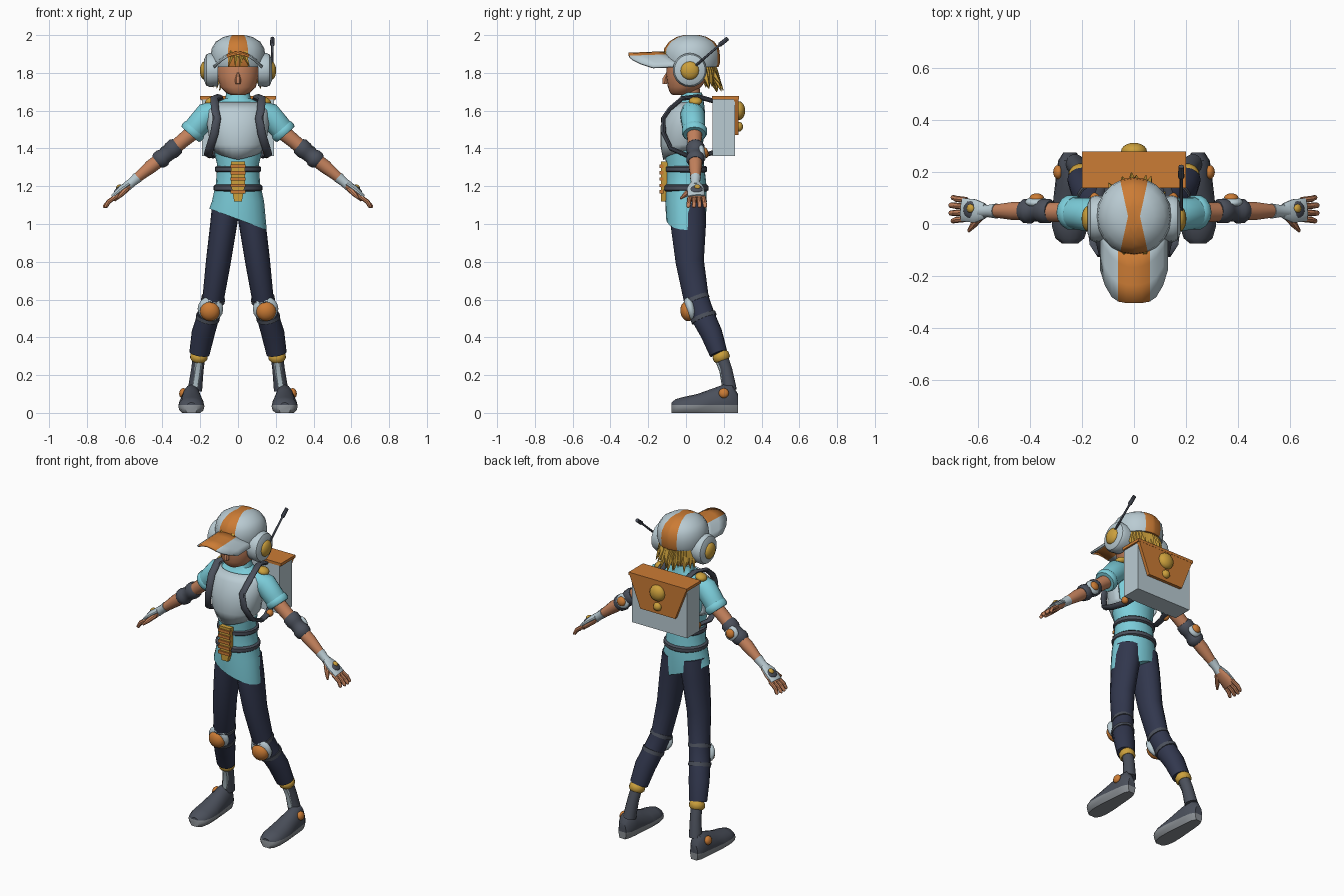
import bpy, bmesh, math, random
from mathutils import Vector, Matrix

random.seed(4)
if bpy.data.objects.get("Cube"):
    bpy.data.objects.remove(bpy.data.objects["Cube"])

COLOURS = {
    "pale_grey": (0.49, 0.6, 0.65), "teal": (0.2, 0.61, 0.7), "navy": (0.031, 0.038, 0.075),
    "dark_grey": (0.07, 0.08, 0.105), "orange": (0.6, 0.2, 0.035), "gold": (0.6, 0.35, 0.045),
    "skin": (0.56, 0.225, 0.11), "sole_grey": (0.25, 0.27, 0.29),
}
MATS = {}
for label, rgb in COLOURS.items():
    m = bpy.data.materials.new(label)
    m.use_nodes = True
    m.diffuse_color = (*rgb, 1)
    m.node_tree.nodes["Principled BSDF"].inputs["Base Color"].default_value = (*rgb, 1)
    MATS[label] = m


def finish(name, bm, mats, mirror=False, rule=None, angle=40):
    """Turn a bmesh into a shaded object; rule picks the material of each face."""
    bmesh.ops.recalc_face_normals(bm, faces=bm.faces)
    if rule:
        for f in bm.faces:
            f.material_index = rule(f.calc_center_median())
    mesh = bpy.data.meshes.new(name)
    bm.to_mesh(mesh)
    bm.free()
    ob = bpy.data.objects.new(name, mesh)
    bpy.context.collection.objects.link(ob)
    for label in mats.split():
        mesh.materials.append(MATS[label])
    bpy.ops.object.select_all(action="DESELECT")
    ob.select_set(True)
    bpy.context.view_layer.objects.active = ob
    bpy.ops.object.shade_smooth_by_angle(angle=math.radians(angle))
    if mirror:
        ob.modifiers.new("Mirror", "MIRROR").use_mirror_merge = False
    return ob


def sweep(bm, pts, radii, sides=14, axis=None, ref=(0, 1, 0)):
    """Elliptical rings along a path, capped at both ends."""
    pts = [Vector(p) for p in pts]
    rings = []
    for i, p in enumerate(pts):
        t = Vector(axis) if axis else pts[min(i + 1, len(pts) - 1)] - pts[max(i - 1, 0)]
        t.normalize()
        u = Vector(ref).cross(t).normalized()
        v = t.cross(u)
        r = radii[i] if isinstance(radii, list) else radii
        a, b = r if isinstance(r, tuple) else (r, r)
        turns = [2 * math.pi * k / sides for k in range(sides)]
        rings.append([bm.verts.new(p + u * a * math.cos(w) + v * b * math.sin(w)) for w in turns])
    for low, high in zip(rings, rings[1:]):
        for k in range(sides):
            j = (k + 1) % sides
            bm.faces.new((low[k], low[j], high[j], high[k]))
    bm.faces.new(rings[0])
    bm.faces.new(rings[-1])
    return rings


def tube(name, pts, radii, mat, mirror=False, **kw):
    bm = bmesh.new()
    sweep(bm, pts, radii, **kw)
    return finish(name, bm, mat, mirror)


def button(name, pos, facing, radius, depth, mat, mirror=False):
    """A flattened ball that bulges along one direction."""
    bm = bmesh.new()
    turn = Vector(facing).to_track_quat("Z", "Y").to_matrix().to_4x4()
    place = Matrix.Translation(pos) @ turn @ Matrix.Diagonal((radius, radius, depth, 1))
    bmesh.ops.create_uvsphere(bm, u_segments=16, v_segments=10, radius=1, matrix=place)
    return finish(name, bm, mat, mirror)


def prism(name, outline, y0, y1, mat):
    """An x-z outline extruded along y."""
    bm = bmesh.new()
    a, b = [[bm.verts.new((x, y, z)) for x, z in outline] for y in (y0, y1)]
    bm.faces.new(a)
    bm.faces.new(b)
    for k in range(len(a)):
        bm.faces.new((a[k - 1], a[k], b[k], b[k - 1]))
    return finish(name, bm, mat)


UP = (0, 0, 1)


def stack(bm, rows, sides=20):
    """Horizontal ellipses from rows of height, y centre, x radius, y radius."""
    return sweep(bm, [(0, r[1], r[0]) for r in rows], [r[2:] for r in rows], sides, UP)


# Shirt with a slanted hem
TORSO = [(1.025, 0, .152, .105), (1.12, 0, .138, .11), (1.22, 0, .116, .107), (1.32, -.005, .112, .1),
         (1.42, -.015, .135, .105), (1.52, -.01, .15, .108), (1.6, .01, .15, .09),
         (1.645, .025, .11, .07), (1.665, .03, .068, .06), (1.695, .03, .062, .055)]
bm = bmesh.new()
for v in stack(bm, TORSO)[0]:
    v.co.z -= 0.37 * v.co.x
finish("shirt", bm, "teal")

# Chest vest: a shell around the front with a pointed bottom
bm = bmesh.new()
grid = []
for i, (z, cy, rx, ry) in enumerate(TORSO[3:8]):
    row = []
    for k in range(-8, 9):
        a = math.radians(k * 14)
        lift = (0.02 + 0.03 * abs(a)) if i == 0 else 0
        row.append(bm.verts.new(((rx + .014) * math.sin(a), cy - (ry + .016) * math.cos(a), z + lift)))
    grid.append(row)
for low, high in zip(grid, grid[1:]):
    for k in range(len(low) - 1):
        bm.faces.new((low[k], low[k + 1], high[k + 1], high[k]))
vest = finish("vest", bm, "pale_grey")
vest.modifiers.new("Thickness", "SOLIDIFY").thickness = 0.015

# Waist belts and laced front panel
for i, (z, rx, ry) in enumerate([(1.19, .13, .12), (1.29, .122, .112)]):
    bm = bmesh.new()
    stack(bm, [(z - .018, 0, rx - .01, ry - .01), (z - .01, 0, rx, ry), (z + .01, 0, rx, ry), (z + .018, 0, rx - .01, ry - .01)])
    finish(f"belt_{i + 1}", bm, "dark_grey")
prism("lace_panel", [(-.038, 1.33), (.038, 1.33), (.036, 1.2), (.02, 1.12), (-.02, 1.12), (-.036, 1.2)], -.132, -.09, "gold")
for i in range(5):
    z = 1.17 + i * 0.034
    prism(f"lace_{i + 1}", [(-.04, z - .009), (.04, z - .009), (.04, z + .009), (-.04, z + .009)], -.141, -.12, "orange")

# Backpack with flap and clasps
prism("backpack", [(-.19, 1.36), (.19, 1.36), (.19, 1.67), (-.19, 1.67)], .14, .26, "pale_grey")
prism("backpack_lid", [(-.2, 1.66), (.2, 1.66), (.2, 1.677), (-.2, 1.677)], .138, .28, "orange")
prism("backpack_flap", [(-.2, 1.675), (.2, 1.675), (.12, 1.47), (-.12, 1.47)], .255, .279, "orange")
button("large_clasp", (0, .28, 1.6), (0, 1, 0), .05, .033, "gold")
button("small_clasp", (0, .28, 1.515), (0, 1, 0), .026, .022, "gold")
tube("backpack_straps", [(.09, .15, 1.65), (.1, .06, 1.675), (.125, -.02, 1.665), (.122, -.085, 1.61), (.112, -.12, 1.56),
     (.125, -.118, 1.48), (.15, -.08, 1.4), (.16, 0, 1.365), (.14, .08, 1.36), (.12, .15, 1.38)],
     [(.012, .022)] * 10, "dark_grey", True, sides=8, ref=(1, 0, .3))
button("strap_studs", (.14, .05, 1.65), (.3, 0, 1), .035, .022, "gold", True)
button("strap_rivets", (.15, .1, 1.37), (1, 0, 0), .022, .02, "orange", True)

# Neck, head and nose
tube("neck", [(0, .03, 1.62), (0, .025, 1.74)], .048, "skin")
bm = bmesh.new()
stack(bm, [(1.682, -.03, .035, .04), (1.695, -.022, .064, .063), (1.725, -.008, .094, .088), (1.78, .008, .11, .113),
           (1.85, .018, .118, .12), (1.94, .025, .09, .1)])
finish("head", bm, "skin")
tube("nose", [(0, -.1, 1.8), (0, -.112, 1.765), (0, -.113, 1.742)], [.006, .016, .014], "skin", sides=6)

# Cap crown with a stripe that widens to the front and back
bm = bmesh.new()
stack(bm, [(1.83, .03, .136, .142), (1.85, .03, .143, .149), (1.89, .03, .145, .15), (1.93, .03, .139, .145), (1.965, .03, .118, .12),
           (1.99, .03, .077, .08), (2, .03, .035, .04)])
for sx in (1, -1):
    for sy in (1, -1):
        bmesh.ops.bisect_plane(bm, geom=bm.verts[:] + bm.edges[:] + bm.faces[:], dist=1e-5,
                               plane_co=(sx * .023, .03, 0), plane_no=(sx, -.22 * sy, 0))
finish("cap_crown", bm, "pale_grey orange", rule=lambda c: int(abs(c.x) < .023 + .22 * abs(c.y - .03)))

# Cap visor, arched across and rounded at the front
bm = bmesh.new()
rows = []
for u in (-1, -.85, -.65, -.46, -.23, 0, .23, .46, .65, .85, 1):
    back, front = -.1 + .11 * u * u, -.305 + .13 * u ** 4
    rows.append([bm.verts.new((.132 * u, back + (front - back) * t, 1.915 - .075 * u * u - .008 * t)) for t in (0, .33, .66, 1)])
for a, b in zip(rows, rows[1:]):
    for k in range(3):
        bm.faces.new((a[k], a[k + 1], b[k + 1], b[k]))
visor = finish("cap_visor", bm, "pale_grey orange", rule=lambda c: int(abs(c.x) < .06))
visor.modifiers.new("Thickness", "SOLIDIFY").thickness = 0.012

# Hair tufts under the cap
bm = bmesh.new()
for i in range(22):
    a = math.radians(12 + i * 156 / 21)
    c, s = math.cos(a), math.sin(a)
    drop = random.uniform(.09, .15) * (.65 + .35 * s)
    out = random.uniform(.0, .045)
    sweep(bm, [(.11 * c, .03 + .1 * s, 1.87), (.12 * c, .03 + .125 * s, 1.84 - drop * .4),
               ((.11 + out) * c, .03 + (.13 + out) * s, 1.84 - drop)], [.018, .02, .002], 5)
for x, tip in ((-.035, -.05), (-.005, -.015), (.02, .01), (.04, .06)):
    sweep(bm, [(x, -.1, 1.91), (x, -.118, 1.885), (tip, -.118, 1.835)], [.014, .013, .002], 5)
finish("hair", bm, "gold")

# Headphones and antenna
tube("ear_cups", [(.105, .02, 1.815), (.15, .02, 1.815), (.168, .02, 1.815), (.18, .02, 1.815)],
     [.085, .09, .082, .055], "pale_grey", True, sides=20)
button("ear_discs", (.175, .02, 1.812), (1, 0, 0), .05, .027, "gold", True)
tube("antenna", [(.182, .03, 1.82), (.182, .175, 1.945), (.182, .18, 1.95), (.182, .222, 1.983)],
     [.007, .006, .012, .011], "dark_grey", sides=8, ref=(1, 0, 0))

# Sleeves, arms and elbow guards
tube("sleeves", [(.1, .03, 1.6), (.165, .035, 1.578), (.215, .04, 1.52), (.25, .045, 1.478)], [.055, .066, .062, .06], "teal", True)
tube("sleeve_cuffs", [(.225, .045, 1.506), (.232, .045, 1.498), (.247, .045, 1.482), (.254, .045, 1.474)],
     [.06, .067, .067, .06], "teal", True)
tube("arms", [(.22, .045, 1.5), (.3, .045, 1.435), (.38, .05, 1.365), (.46, .05, 1.305), (.56, .05, 1.222)],
     [.042, .038, .036, .036, .022], "skin", True)
tube("elbow_guards", [(.32, .05, 1.418), (.33, .05, 1.41), (.355, .05, 1.388), (.365, .05, 1.378), (.39, .05, 1.36),
     (.4, .05, 1.35), (.42, .05, 1.336), (.43, .05, 1.328)], [.04, .048, .048, .042, .042, .049, .047, .038], "dark_grey", True)
button("elbow_plates", (.375, .085, 1.375), (0, 1, .15), .045, .02, "pale_grey", True)
button("elbow_studs", (.375, .1, 1.378), (0, 1, .15), .028, .018, "orange", True)

# Hands with half gloves
tube("wrist_bands", [(.53, .05, 1.248), (.56, .05, 1.222), (.59, .05, 1.197)], [.029, .024, .026], "pale_grey", True)
tube("palms", [(.575, .05, 1.205), (.61, .05, 1.175), (.66, .055, 1.132)], [(.018, .028), (.021, .042), (.016, .045)], "skin", True)
tube("gloves", [(.575, .05, 1.214), (.612, .05, 1.188), (.662, .055, 1.146)], [(.016, .03), (.02, .046), (.012, .046)], "pale_grey", True)
button("glove_plates", (.63, .055, 1.186), (.62, 0, .78), .034, .012, "dark_grey", True)
button("glove_studs", (.63, .06, 1.196), (.62, 0, .78), .017, .012, "gold", True)
bm = bmesh.new()
for k in range(4):
    y, tip = .02 + .024 * k, .012 + .03 * k
    reach = .718 - .009 * abs(k - 1.5)
    sweep(bm, [(.645, y, 1.146), (.685, (y + tip) / 2, 1.118), (reach - .006, tip, 1.092), (reach, tip, 1.088)],
          [.012, .012, .01, .004], 8)
sweep(bm, [(.59, .03, 1.185), (.62, -.005, 1.155), (.638, -.028, 1.135)], [.016, .013, .006], 8)
finish("fingers", bm, "skin", True)

# Trousers and knee pads
tube("trousers", [(.06, .01, 1.12), (.076, .012, 1), (.104, .02, .8), (.132, .055, .6), (.158, .09, .51), (.185, .135, .42), (.204, .172, .315)],
     [(.075, .09), (.071, .094), (.066, .075), (.057, .067), (.059, .064), (.061, .058), (.054, .048)], "navy", True, sides=16)
for i, (x, y, z) in enumerate([(.132, .055, .6), (.16, .093, .505)]):
    tube(f"knee_straps_{i + 1}", [(x - .002, y - .004, z + .01), (x + .002, y + .004, z - .01)], (.063, .07), "dark_grey", True, sides=16)
button("knee_plates", (.146, .022, .55), (.05, -1, -.25), .068, .03, "pale_grey", True)
button("knee_domes", (.149, .008, .538), (.05, -1, -.15), .053, .038, "orange", True)

# Ankles and shoes
tube("ankle_rings", [(.205, .178, .318), (.206, .183, .307), (.208, .19, .287), (.209, .194, .276)], [.038, .046, .046, .036], "gold", True)
tube("shins", [(.205, .185, .31), (.215, .212, .23), (.228, .232, .12)], [.033, .033, .038], "dark_grey", True)
tube("shin_plates", [(.206, .163, .28), (.214, .187, .22), (.226, .2, .14)], [(.018, .01)] * 3, "pale_grey", True, sides=8)
bm = bmesh.new()
SHOE = [(-.076, .03, .055), (-.055, .056, .073), (-.01, .069, .085), (.06, .068, .1), (.13, .06, .125), (.2, .052, .15), (.245, .045, .15), (.275, .026, .1)]
sweep(bm, [(.247, y, top * .4) for y, w, top in SHOE], [(w, top * .6) for y, w, top in SHOE], 16, (0, 1, 0), UP)
for v in bm.verts:
    v.co.z = max(v.co.z, 0)
bmesh.ops.bisect_plane(bm, geom=bm.verts[:] + bm.edges[:] + bm.faces[:], dist=1e-5, plane_co=(0, 0, .042), plane_no=UP)
finish("shoes", bm, "dark_grey sole_grey", True, rule=lambda c: int(c.z < .042))
button("shoe_studs", (.293, .2, .105), (1, 0, .2), .027, .018, "orange", True)
